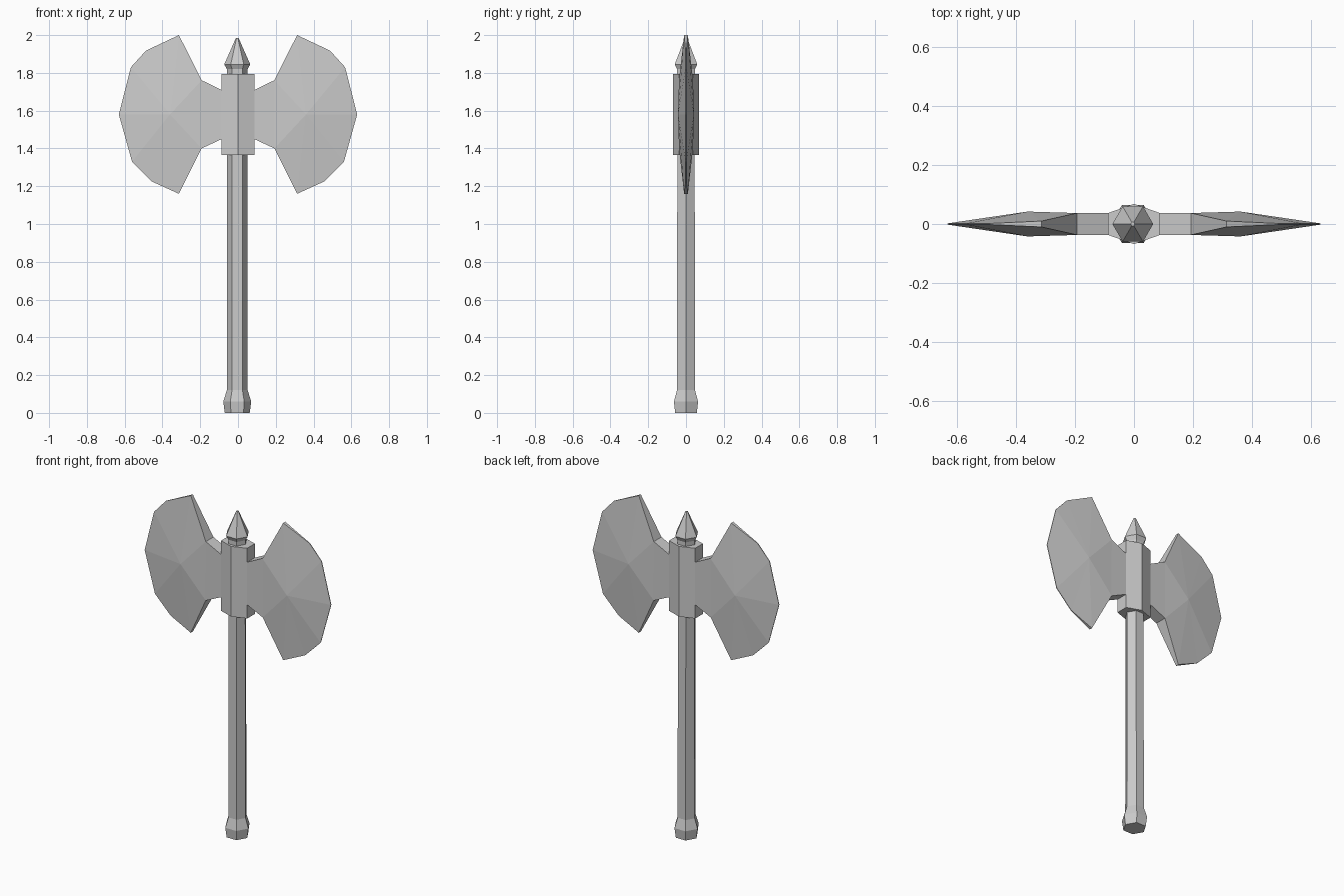
import bpy, bmesh, math

if "Cube" in bpy.data.objects:
    bpy.data.objects.remove(bpy.data.objects["Cube"])


def make_object(name, bm):
    bmesh.ops.recalc_face_normals(bm, faces=bm.faces)
    mesh = bpy.data.meshes.new(name)
    bm.to_mesh(mesh)
    bm.free()
    obj = bpy.data.objects.new(name, mesh)
    bpy.context.collection.objects.link(obj)
    return obj


def loft(name, sections):
    """Join equal-sized rings of (x, y, z) points and cap both ends."""
    bm = bmesh.new()
    rings = [[bm.verts.new(p) for p in s] for s in sections]
    n = len(rings[0])
    for a, b in zip(rings, rings[1:]):
        for i in range(n):
            j = (i + 1) % n
            bm.faces.new((a[i], a[j], b[j], b[i]))
    bm.faces.new(rings[0])
    bm.faces.new(rings[-1])
    return make_object(name, bm)


def hexagon(r, z, cx=-0.004):
    return [(cx + r * math.cos(k * math.pi / 3), r * math.sin(k * math.pi / 3), z)
            for k in range(6)]


# Hexagonal turned parts: (radius, height)
loft("pommel", [hexagon(r, z) for r, z in [(0.066, 0), (0.074, 0.06), (0.055, 0.12)]])
loft("handle", [hexagon(r, z) for r, z in [(0.055, 0.12), (0.053, 1.37)]])
loft("spike", [hexagon(r, z) for r, z in
               [(0.055, 1.79), (0.055, 1.82), (0.069, 1.845), (0.007, 1.985)]])

# Socket with a ridge on front and back
ring = [(0.088, -0.037), (0.088, 0.037), (0, 0.068),
        (-0.088, 0.037), (-0.088, -0.037), (0, -0.068)]
loft("socket", [[(x, y, z) for x, y in ring] for z in (1.365, 1.795)])

# Blade outline: (x, z, half thickness), from upper neck round to lower neck
outline = [(0.085, 1.708, 0.037), (0.192, 1.761, 0.037), (0.313, 2.0, 0.01),
           (0.487, 1.918, 0.002), (0.567, 1.83, 0.002), (0.631, 1.58, 0.002),
           (0.561, 1.33, 0.002), (0.456, 1.225, 0.002), (0.313, 1.16, 0.01),
           (0.193, 1.40, 0.037), (0.085, 1.45, 0.037)]
bm = bmesh.new()
sides = []
for s in (-1, 1):
    rim = [bm.verts.new((x, s * t, z)) for x, z, t in outline]
    centre = bm.verts.new((0.36, s * 0.042, 1.58))
    # Cheek facets fan out from the thick centre
    for a, b in zip(rim[1:-2], rim[2:-1]):
        bm.faces.new((centre, a, b))
    bm.faces.new((centre, rim[-2], rim[1]))
    bm.faces.new((rim[0], rim[1], rim[-2], rim[-1]))
    sides.append(rim)
front, back = sides
for i in range(len(outline)):
    j = (i + 1) % len(outline)
    bm.faces.new((front[i], front[j], back[j], back[i]))
blade = make_object("axe_blades", bm)

# Opposite blade
mirror = blade.modifiers.new("Mirror", 'MIRROR')
mirror.use_axis[0] = True
mirror.use_mirror_merge = False
